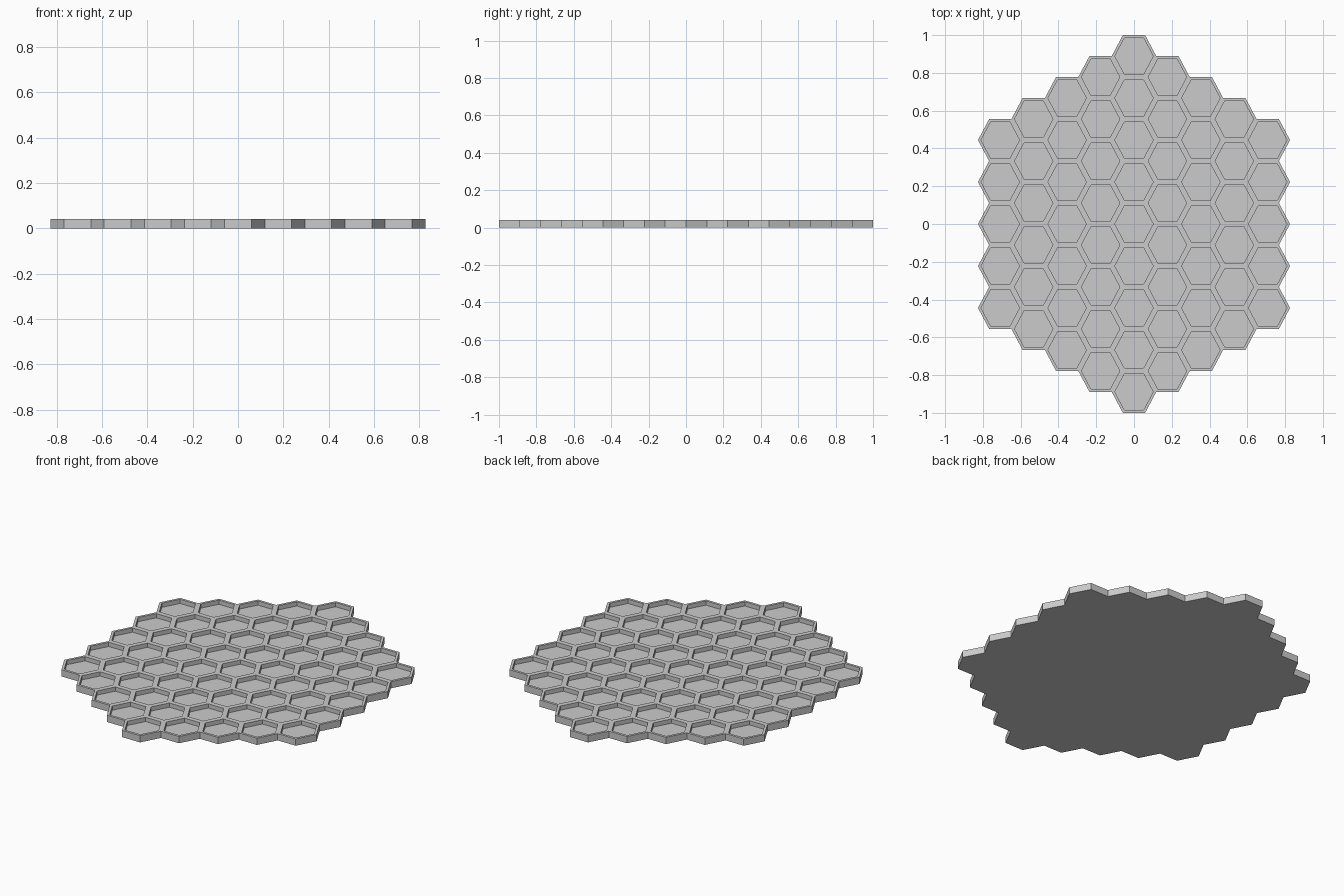
import bpy, bmesh
from mathutils import Vector

if "Cube" in bpy.data.objects:
    bpy.data.objects.remove(bpy.data.objects["Cube"])

ROW = 2 / 9            # cell pitch along y (also cell height)
R = 0.118              # half width of a cell along x
HEIGHT = 0.04          # overall thickness
WALL = 0.0145          # half of a shared wall
DEPTH = 0.025          # pocket depth

bm = bmesh.new()

# Flat sheet of touching hexagons: nine columns of 5 to 9 to 5 cells
for col in range(-4, 5):
    count = 9 - abs(col)
    for row in range(count):
        cx, cy = col * 1.5 * R, (row - (count - 1) / 2) * ROW
        corners = [(R, 0), (R / 2, ROW / 2), (-R / 2, ROW / 2),
                   (-R, 0), (-R / 2, -ROW / 2), (R / 2, -ROW / 2)]
        bm.faces.new([bm.verts.new((cx + x, cy + y, 0)) for x, y in corners])
bmesh.ops.remove_doubles(bm, verts=bm.verts[:], dist=0.001)

# Thicken the sheet, keeping the underside
res = bmesh.ops.extrude_face_region(bm, geom=bm.faces[:], use_keep_orig=True)
top = [g for g in res["geom"] if isinstance(g, bmesh.types.BMFace)]
top_verts = [g for g in res["geom"] if isinstance(g, bmesh.types.BMVert)]
bmesh.ops.translate(bm, verts=top_verts, vec=Vector((0, 0, HEIGHT)))
bmesh.ops.recalc_face_normals(bm, faces=bm.faces[:])

# Rim around every cell, then sink the pocket floors
bmesh.ops.inset_individual(bm, faces=top, thickness=WALL, depth=0, use_even_offset=True)
floors = bmesh.ops.extrude_discrete_faces(bm, faces=top)["faces"]
bmesh.ops.translate(bm, verts=list({v for f in floors for v in f.verts}),
                    vec=Vector((0, 0, -DEPTH)))

# Merge the underside into one flat face
under = [f for f in bm.faces if all(abs(v.co.z) < 1e-5 for v in f.verts)]
bmesh.ops.dissolve_faces(bm, faces=under, use_verts=False)
bmesh.ops.recalc_face_normals(bm, faces=bm.faces[:])

mesh = bpy.data.meshes.new("honeycomb_tray")
bm.to_mesh(mesh)
bm.free()
tray = bpy.data.objects.new("honeycomb_tray", mesh)
bpy.context.collection.objects.link(tray)
